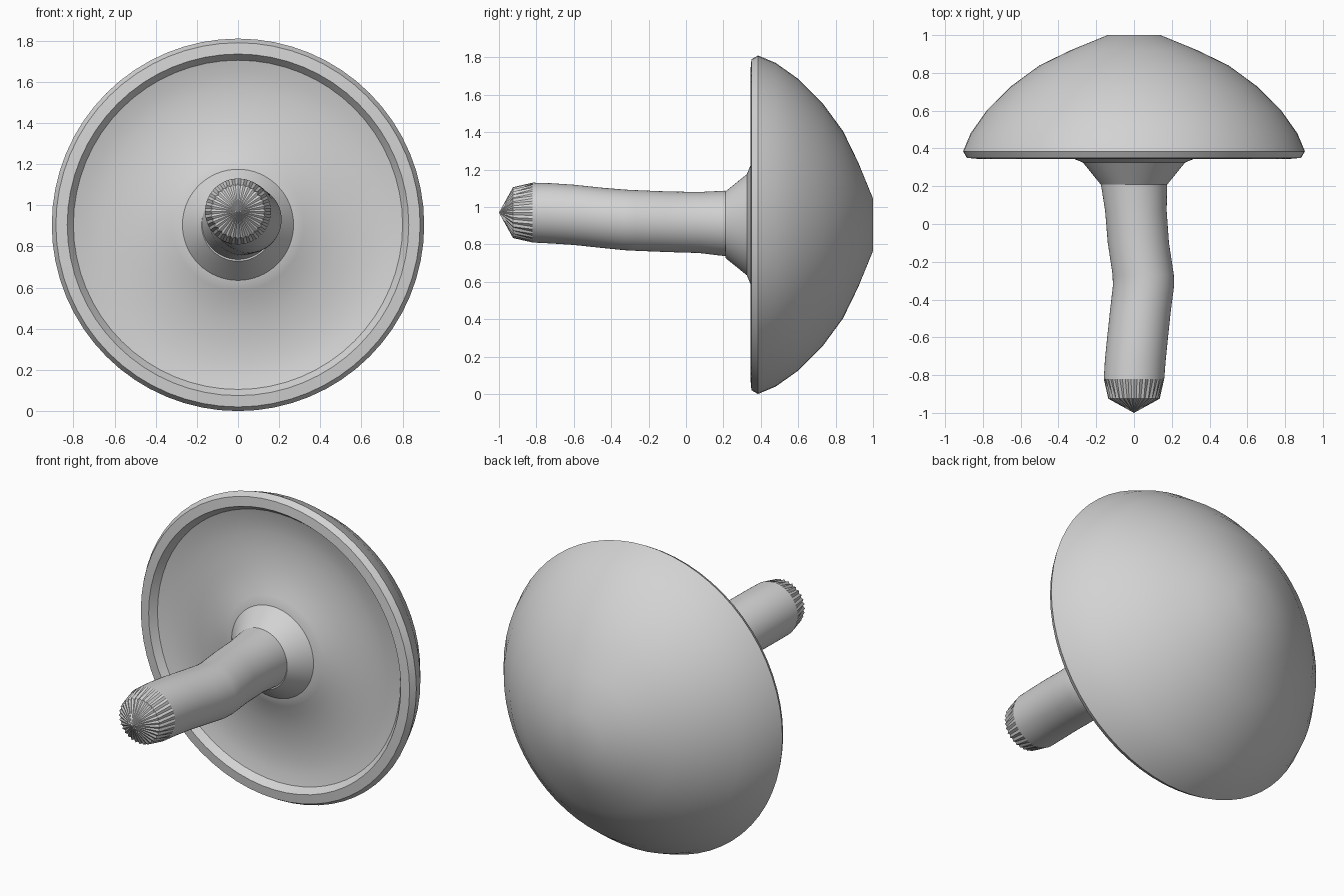
import bpy, bmesh, math

if "Cube" in bpy.data.objects:
    bpy.data.objects.remove(bpy.data.objects["Cube"])

SEGS = 64
CZ = 0.905  # height of the cap axis

grey = bpy.data.materials.new("light_grey")
grey.diffuse_color = (0.65, 0.65, 0.65, 1)
grey.use_nodes = True
grey.node_tree.nodes["Principled BSDF"].inputs["Base Color"].default_value = grey.diffuse_color


def loft(name, rings, smooth=30):
    """Skin circles lying across y; ring = (y, radius, centre x, centre z, pleat depth)."""
    bm = bmesh.new()
    loops = []
    for y, r, cx, cz, pleat in rings:
        if r == 0:
            loops.append([bm.verts.new((cx, y, cz))])
            continue
        loop = []
        for i in range(SEGS):
            a = 2 * math.pi * i / SEGS
            rr = r - pleat * (i % 2)
            loop.append(bm.verts.new((cx + rr * math.cos(a), y, cz + rr * math.sin(a))))
        loops.append(loop)
    for a, b in zip(loops, loops[1:]):
        for i in range(SEGS):
            j = (i + 1) % SEGS
            if len(a) == 1:
                bm.faces.new((a[0], b[i], b[j]))
            elif len(b) == 1:
                bm.faces.new((a[i], a[j], b[0]))
            else:
                bm.faces.new((a[i], a[j], b[j], b[i]))
    bmesh.ops.recalc_face_normals(bm, faces=bm.faces)
    mesh = bpy.data.meshes.new(name)
    bm.to_mesh(mesh)
    bm.free()
    mesh.materials.append(grey)
    ob = bpy.data.objects.new(name, mesh)
    bpy.context.collection.objects.link(ob)
    if smooth:
        bpy.ops.object.select_all(action='DESELECT')
        ob.select_set(True)
        bpy.context.view_layer.objects.active = ob
        bpy.ops.object.shade_smooth_by_angle(angle=math.radians(smooth))
    return ob


def straight(profile):
    return [(y, r, 0, CZ, 0) for y, r in profile]


# Cap: dome, bevelled rim, recessed underside
loft("cap", straight([
    (1.0, 0), (1.0, 0.14), (0.92, 0.335), (0.84, 0.5), (0.73, 0.65),
    (0.6, 0.78), (0.48, 0.865), (0.385, 0.905), (0.35, 0.885),
    (0.345, 0.83), (0.385, 0.80), (0.40, 0.74), (0.408, 0.66), (0.405, 0.57),
    (0.39, 0.46), (0.367, 0.38), (0.346, 0.32), (0.325, 0.27), (0.325, 0)]))

# Flared collar joining the stem to the cap
loft("collar", straight([(0.34, 0), (0.325, 0.27), (0.21, 0.177), (0.21, 0)]))

# Bent stem
loft("stem", [
    (0.22, 0, 0, 0.912, 0), (0.21, 0.175, 0, 0.912, 0), (0.07, 0.163, 0.01, 0.917, 0),
    (-0.1, 0.162, 0.023, 0.921, 0), (-0.27, 0.162, 0.049, 0.928, 0),
    (-0.33, 0.162, 0.05, 0.931, 0), (-0.45, 0.161, 0.035, 0.942, 0),
    (-0.6, 0.161, 0.019, 0.958, 0), (-0.72, 0.161, 0.007, 0.966, 0),
    (-0.82, 0.16, 0, 0.97, 0)])

# Pleated stem end
loft("stem_tip", [
    (-0.82, 0.16, 0, 0.97, 0), (-0.925, 0.136, 0, 0.97, 0.012),
    (-1.0, 0, 0, 0.97, 0)], smooth=0)
